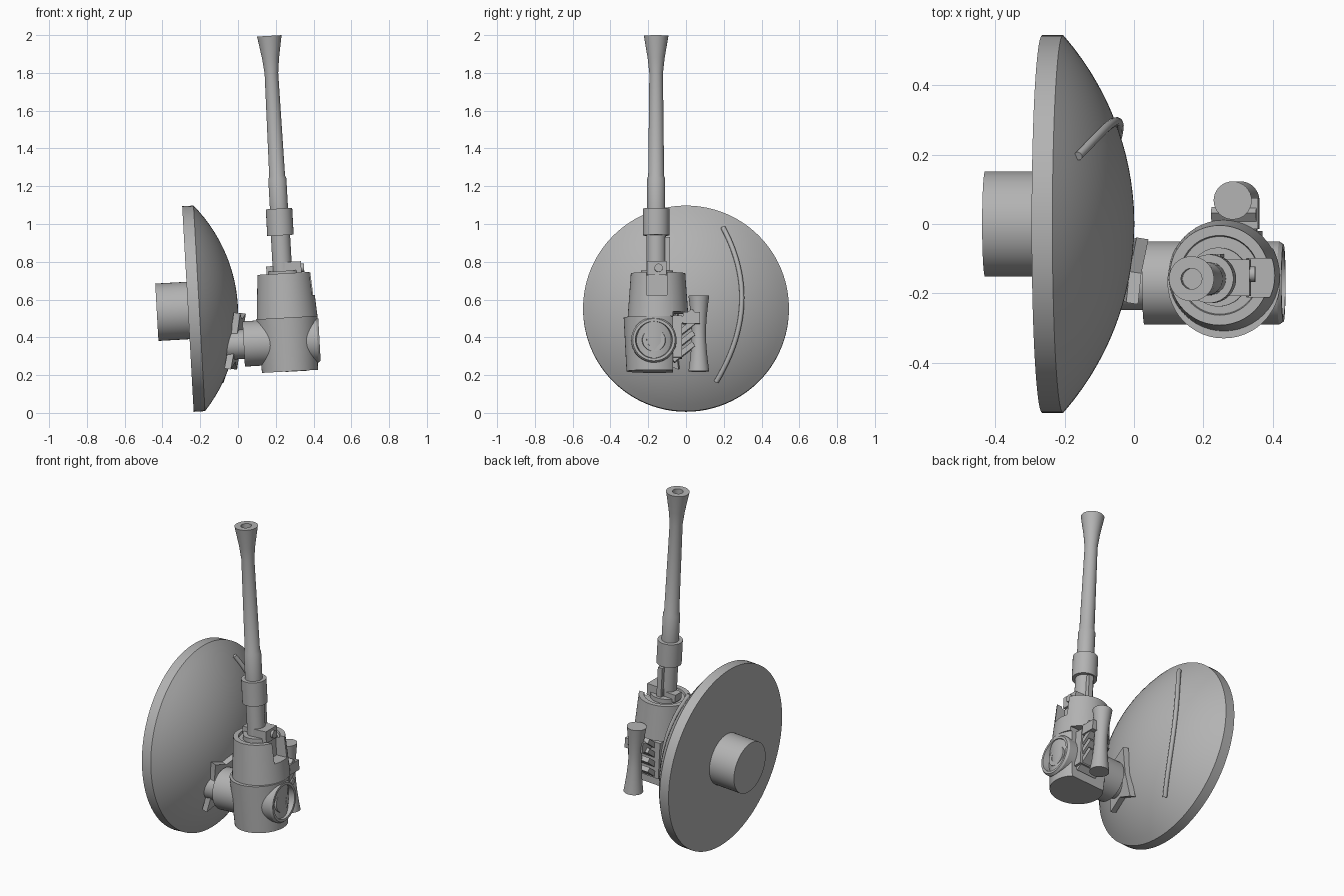
import bpy, bmesh, math
from mathutils import Matrix, Vector

if "Cube" in bpy.data.objects:
    bpy.data.objects.remove(bpy.data.objects["Cube"], do_unlink=True)

grey = bpy.data.materials.new("plain grey")
grey.use_nodes = True
grey.diffuse_color = (0.45, 0.45, 0.45, 1)
grey.node_tree.nodes["Principled BSDF"].inputs["Base Color"].default_value = grey.diffuse_color

# The whole model leans slightly toward -x
LEAN = Matrix.Rotation(math.radians(-3.2), 4, 'Y')
SIDEWAYS = Matrix.Rotation(math.radians(90), 4, 'Y')


def finish(name, bm, matrix):
    bmesh.ops.transform(bm, matrix=matrix, verts=bm.verts)
    bmesh.ops.recalc_face_normals(bm, faces=bm.faces)
    mesh = bpy.data.meshes.new(name)
    bm.to_mesh(mesh)
    bm.free()
    mesh.materials.append(grey)
    ob = bpy.data.objects.new(name, mesh)
    bpy.context.collection.objects.link(ob)
    smooth(ob)
    return ob


def smooth(ob):
    bpy.ops.object.select_all(action='DESELECT')
    ob.select_set(True)
    bpy.context.view_layer.objects.active = ob
    bpy.ops.object.shade_smooth_by_angle(angle=math.radians(25))


def lathe(name, profile, base, turn=Matrix(), steps=48):
    """Spin (radius, height) points around the leaning axis."""
    bm = bmesh.new()
    vs = [bm.verts.new((r, 0, h)) for r, h in profile]
    es = [bm.edges.new(pair) for pair in zip(vs, vs[1:])]
    bmesh.ops.spin(bm, geom=vs + es, cent=(0, 0, 0), axis=(0, 0, 1),
                   angle=math.tau, steps=steps)
    bmesh.ops.remove_doubles(bm, verts=bm.verts, dist=1e-5)
    return finish(name, bm, Matrix.Translation(base) @ LEAN @ turn)


def box(name, centre, size, turn=Matrix()):
    bm = bmesh.new()
    bmesh.ops.create_cube(bm, size=1)
    bmesh.ops.scale(bm, vec=size, verts=bm.verts)
    return finish(name, bm, Matrix.Translation(centre) @ LEAN @ turn)


def cut(ob, cutter):
    mod = ob.modifiers.new("cut", 'BOOLEAN')
    mod.operation, mod.solver, mod.object = 'DIFFERENCE', 'EXACT', cutter
    bpy.context.view_layer.objects.active = ob
    bpy.ops.object.modifier_apply(modifier=mod.name)
    smooth(ob)


# Dish: flat rimmed face with a domed back
DISH = Vector((-0.265, 0, 0.55))
RIM, EDGE, DEPTH = 0.545, 0.06, 0.265
BALL = (RIM ** 2 + (DEPTH - EDGE) ** 2) / (2 * (DEPTH - EDGE))


def dome_height(r):
    return DEPTH - BALL + math.sqrt(BALL ** 2 - r ** 2)


dome = [(RIM * (1 - i / 16), dome_height(RIM * (1 - i / 16))) for i in range(17)]
lathe("dish", [(0, 0), (RIM, 0)] + dome, DISH, SIDEWAYS, 96)
lathe("dish_hub", [(0, -0.165), (0.152, -0.165), (0.152, 0.01), (0, 0.01)],
      DISH + Vector((0, 0, -0.008)), SIDEWAYS)


def on_dome(y, z, lift=0.0):
    return DISH + LEAN @ Vector((dome_height(math.hypot(y, z)) + lift, y, z))


# Curved rod lying on the dome
curve = bpy.data.curves.new("dish_rod", 'CURVE')
curve.dimensions = '3D'
curve.bevel_depth, curve.bevel_resolution, curve.use_fill_caps = 0.013, 3, True
spline = curve.splines.new('POLY')
spline.points.add(24)
for i, p in enumerate(spline.points):
    t = i / 12 - 1
    y = 0.295 - 0.117 * t * t + 0.018 * t
    p.co = (*on_dome(y, 0.015 + 0.41 * t, 0.008), 1)
curve.materials.append(grey)
bpy.context.collection.objects.link(bpy.data.objects.new("dish_rod", curve))

# Mounting plate lying against the dome, with flared corners
outline = [(-0.11, -0.15), (0, -0.11), (0.1, -0.15), (0.085, 0),
           (0.1, 0.15), (0, 0.12), (-0.09, 0.15), (-0.08, 0)]
bm = bmesh.new()
face = bm.faces.new([bm.verts.new((0, y, z)) for y, z in outline])
top = bmesh.ops.extrude_face_region(bm, geom=[face])
bmesh.ops.translate(bm, vec=(0.035, 0, 0),
                    verts=[v for v in top["geom"] if isinstance(v, bmesh.types.BMVert)])
normal = Vector((BALL, -0.135, -0.18))
aim = Vector((1, 0, 0)).rotation_difference(normal).to_matrix().to_4x4()
finish("mounting_plate", bm, Matrix.Translation(on_dome(-0.135, -0.18, -0.01)) @ LEAN @ aim)

# Neck and cross tube with a ringed port at its outer end
lathe("neck", [(0, 0), (0.078, 0), (0.078, 0.16), (0, 0.16)],
      (-0.09, -0.17, 0.357), SIDEWAYS)
lathe("cross_tube", [(0, 0), (0.12, 0), (0.12, 0.39), (0.112, 0.402), (0.098, 0.402),
                     (0.092, 0.365), (0.066, 0.365), (0.06, 0.39), (0.038, 0.39),
                     (0.034, 0.36), (0, 0.36)], (0.03, -0.17, 0.365), SIDEWAYS)

# Two-part body with a rear undercut and a notch at the top
lower = lathe("body_lower", [(0, 0), (0.148, 0), (0.163, 0.285), (0, 0.285)],
              (0.275, -0.167, 0.22))
upper = lathe("body_upper", [(0, 0), (0.161, 0), (0.144, 0.235), (0.115, 0.235),
                             (0.112, 0.222), (0, 0.222)], (0.26, -0.148, 0.504))
undercut = box("undercut_cutter", (0.27, 0.13, 0.33), (0.6, 0.4, 0.4))
notch = box("notch_cutter", (0.40, -0.155, 0.72), (0.15, 0.11, 0.19))
for part in (lower, upper):
    cut(part, undercut)
cut(upper, notch)
for helper in (undercut, notch):
    bpy.data.objects.remove(helper, do_unlink=True)

# Slanted fins behind the body, carrying the grip
box("fin_core", (0.28, -0.065, 0.40), (0.17, 0.09, 0.22))
for i in range(4):
    box(f"fin_{i + 1}", (0.29, -0.015, 0.32 + 0.058 * i), (0.13, 0.14, 0.028),
        Matrix.Rotation(math.radians(38), 4, 'X'))
box("grip_link", (0.30, 0.03, 0.50), (0.12, 0.09, 0.06))
waist = [(0.037 + 0.018 * abs(i / 5 - 1) ** 1.6, 0.4 * i / 10) for i in range(11)]
lathe("grip", [(0, 0)] + waist + [(0, 0.4)], (0.307, 0.068, 0.22), steps=32)

# Fittings on top of the body
lathe("barrel_base", [(0, 0), (0.085, 0), (0.085, 0.03), (0, 0.03)], (0.245, -0.153, 0.722))
box("rear_sight_block", (0.28, -0.155, 0.765), (0.11, 0.105, 0.07))
box("small_block", (0.19, -0.14, 0.755), (0.08, 0.06, 0.045))
lathe("lock_pin", [(0, 0), (0.022, 0), (0.022, 0.025), (0, 0.025)],
      (0.325, -0.145, 0.767), SIDEWAYS, 20)
box("side_rail", (0.24, -0.098, 0.84), (0.03, 0.024, 0.18))

# Barrel with sleeve, collar and flared, bored muzzle
lathe("barrel", [(0, 0), (0.051, 0), (0.051, 0.2), (0.07, 0.2), (0.07, 0.342),
                 (0.048, 0.342), (0.048, 0.5), (0.042, 0.515), (0.036, 1.06),
                 (0.045, 1.14), (0.065, 1.258), (0.03, 1.258), (0.03, 1.18), (0, 1.18)],
      (0.236, -0.158, 0.74))
